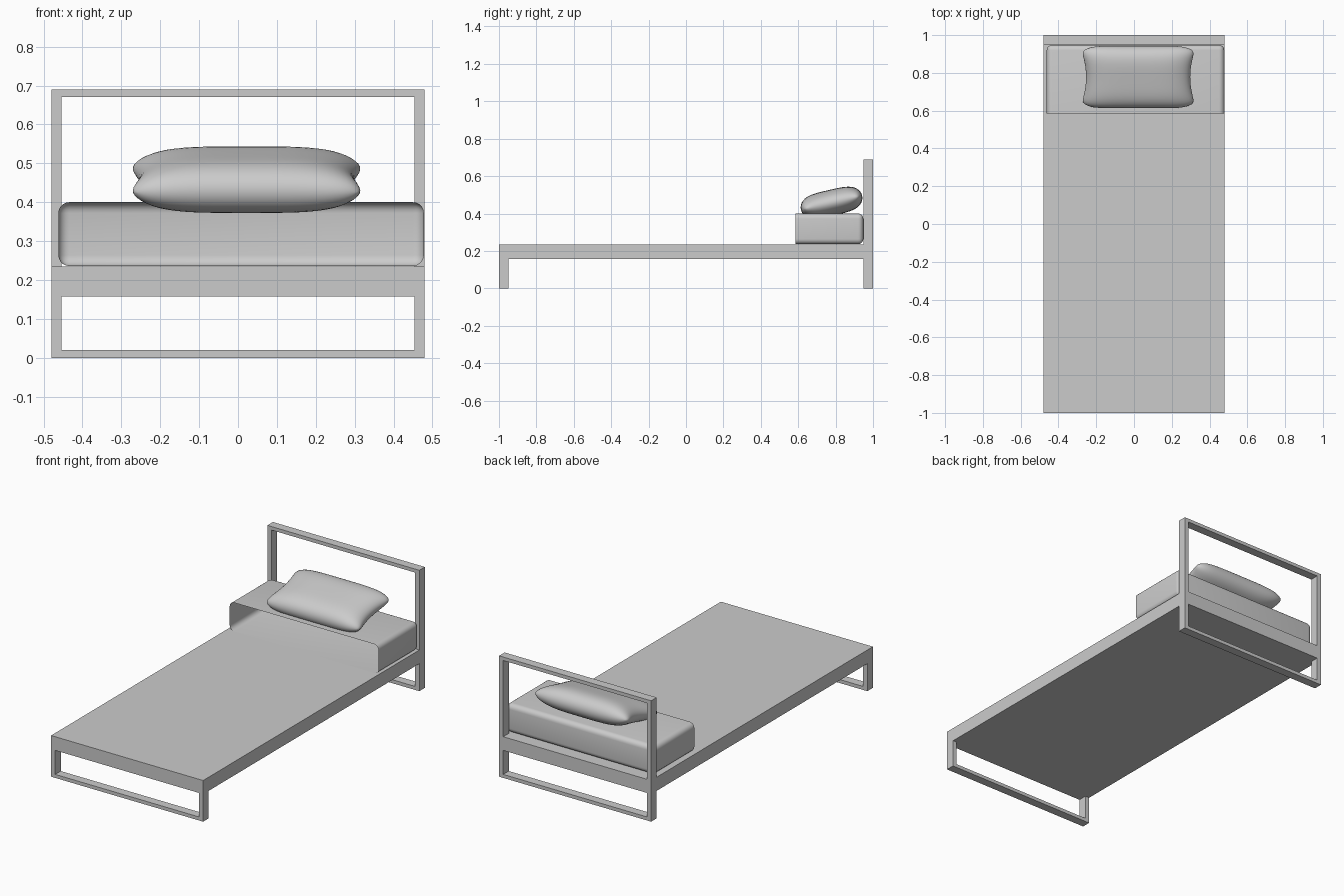
import bpy, bmesh, math
from mathutils import Matrix

default = bpy.data.objects.get("Cube")
if default:
    bpy.data.objects.remove(default, do_unlink=True)

grey = bpy.data.materials.new("light grey")
grey.use_nodes = True
grey.diffuse_color = (0.6, 0.6, 0.6, 1)
grey.node_tree.nodes["Principled BSDF"].inputs["Base Color"].default_value = grey.diffuse_color


def finish(name, bm, smooth=False):
    """Turn a bmesh into a named grey object."""
    mesh = bpy.data.meshes.new(name)
    bm.to_mesh(mesh)
    bm.free()
    mesh.materials.append(grey)
    obj = bpy.data.objects.new(name, mesh)
    bpy.context.collection.objects.link(obj)
    if smooth:
        bpy.ops.object.select_all(action="DESELECT")
        obj.select_set(True)
        bpy.context.view_layer.objects.active = obj
        bpy.ops.object.shade_smooth_by_angle(angle=math.radians(50))
    return obj


def add_box(bm, x, y, z):
    """Add a box spanning the given (low, high) ranges."""
    spans = (x, y, z)
    centre = [(lo + hi) / 2 for lo, hi in spans]
    size = [hi - lo for lo, hi in spans]
    matrix = Matrix.Translation(centre) @ Matrix.Diagonal((*size, 1))
    bmesh.ops.create_cube(bm, size=1, matrix=matrix)


HALF_W, BAR, RAIL = 0.48, 0.026, 0.02
DEPTH = 0.05
DECK_LOW, DECK_TOP = 0.157, 0.235
HEAD_TOP = 0.69
INNER = HALF_W - BAR
HEAD_Y = (1 - DEPTH, 1)
FOOT_Y = (-1, -1 + DEPTH)


def add_legs(bm, y, top):
    """Two uprights standing on a floor rail."""
    add_box(bm, (-HALF_W, HALF_W), y, (0, RAIL))
    for side in (-1, 1):
        add_box(bm, tuple(sorted((side * INNER, side * HALF_W))), y, (RAIL, top))


# Bed deck
bm = bmesh.new()
add_box(bm, (-HALF_W, HALF_W), (-1, HEAD_Y[0]), (DECK_LOW, DECK_TOP))
finish("bed_deck", bm)

# Foot frame
bm = bmesh.new()
add_legs(bm, FOOT_Y, DECK_LOW)
finish("foot_frame", bm)

# Headboard frame with top rail and crossbar
bm = bmesh.new()
add_legs(bm, HEAD_Y, HEAD_TOP - RAIL)
add_box(bm, (-HALF_W, HALF_W), HEAD_Y, (HEAD_TOP - RAIL, HEAD_TOP))
add_box(bm, (-INNER, INNER), HEAD_Y, (DECK_LOW, DECK_TOP))
finish("headboard_frame", bm)

# Folded cover: rounded shell, open at the front
bm = bmesh.new()
front_y = 0.585
add_box(bm, (-0.462, 0.478), (front_y, 0.948), (DECK_TOP + 0.001, 0.4))
front = min(bm.faces, key=lambda f: f.calc_center_median().y)
bmesh.ops.delete(bm, geom=[front], context="FACES_ONLY")
round_edges = [e for e in bm.edges if not e.is_boundary]
bmesh.ops.bevel(bm, geom=round_edges, offset=0.028, segments=5, profile=0.5, affect="EDGES")
finish("folded_cover", bm, smooth=True)

# Pillow: two puffed grids meeting at a seam, pinched along the short sides
bm = bmesh.new()
NU, NV = 32, 24


def pillow_point(i, j, side):
    u = -math.cos(math.pi * i / NU)
    v = -math.cos(math.pi * j / NV)
    x = 0.303 * u * (1 - 0.09 * (1 - v * v)) * (1 - 0.07 * v ** 12)
    y = 0.168 * v * (1 - 0.12 * u ** 8)
    puff = math.sqrt(max(0, (1 - u ** 4) * (1 - v ** 4)))
    return x, y, side * 0.069 * puff


for side in (-1, 1):
    grid = [[bm.verts.new(pillow_point(i, j, side)) for j in range(NV + 1)] for i in range(NU + 1)]
    for i in range(NU):
        for j in range(NV):
            bm.faces.new((grid[i][j], grid[i + 1][j], grid[i + 1][j + 1], grid[i][j + 1]))
bmesh.ops.remove_doubles(bm, verts=bm.verts, dist=0.0002)
bmesh.ops.recalc_face_normals(bm, faces=bm.faces)
pillow = finish("pillow", bm, smooth=True)
pillow.location = (0.022, 0.778, 0.458)
pillow.rotation_euler.x = math.radians(13)
